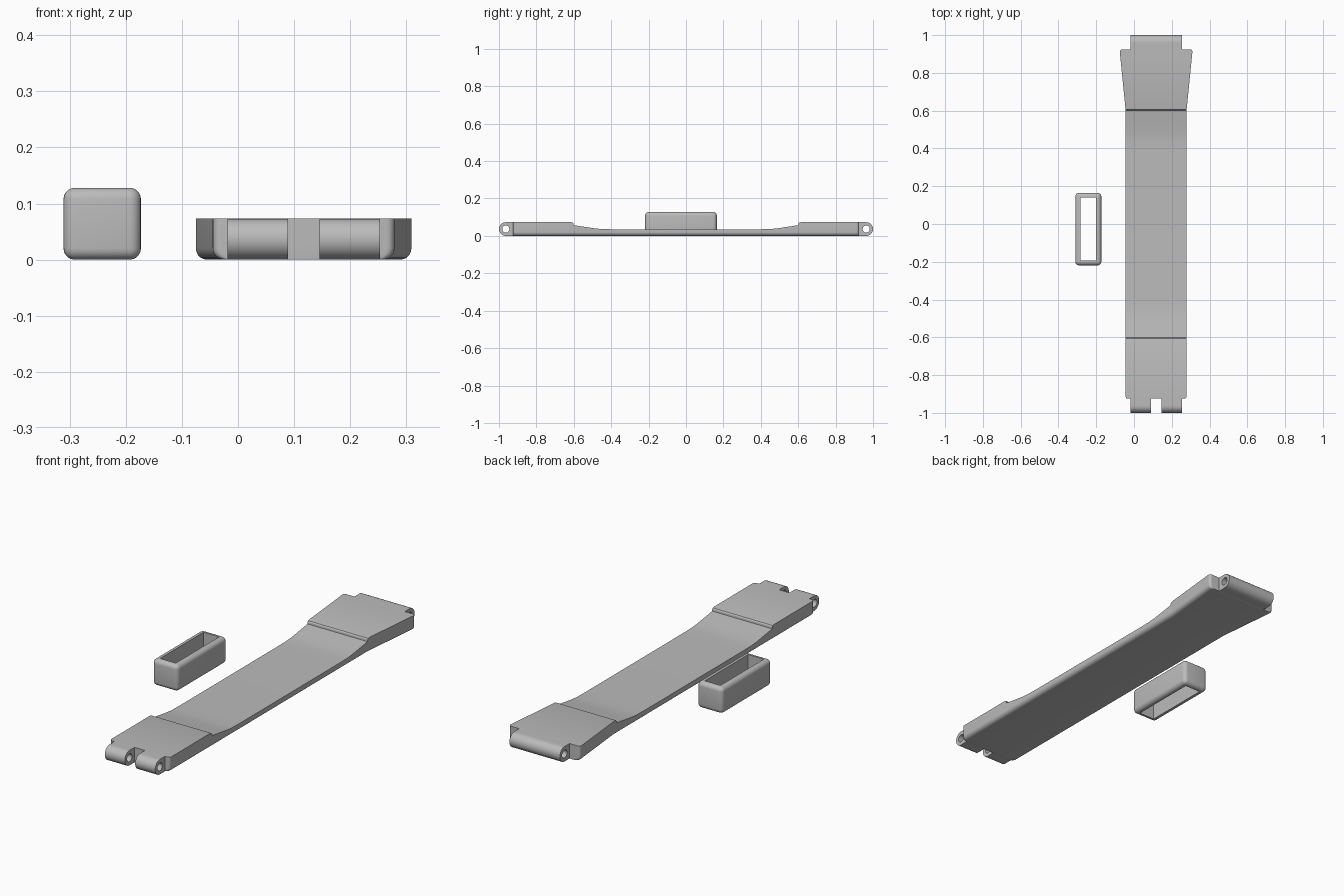
import bpy, bmesh
from math import sin, cos, pi, radians

if "Cube" in bpy.data.objects:
    bpy.data.objects.remove(bpy.data.objects["Cube"])

grey = bpy.data.materials.new("strap grey")
grey.use_nodes = True
colour = (0.5, 0.5, 0.5, 1)
grey.diffuse_color = colour
grey.node_tree.nodes["Principled BSDF"].inputs["Base Color"].default_value = colour

CX = 0.117      # strap centre line
H = 0.073       # full strap thickness
END = 0.925     # where the strap body stops


def loft(name, rings, capped=True, closed=False):
    """Skin a list of equal-length point rings."""
    bm = bmesh.new()
    rows = [[bm.verts.new(p) for p in ring] for ring in rings]
    pairs = list(zip(rows, rows[1:])) + ([(rows[-1], rows[0])] if closed else [])
    for a, b in pairs:
        n = len(a)
        for i in range(n):
            j = (i + 1) % n
            bm.faces.new((a[i], a[j], b[j], b[i]))
    if capped:
        bm.faces.new(rows[0])
        bm.faces.new(rows[-1])
    bmesh.ops.remove_doubles(bm, verts=bm.verts, dist=1e-5)
    bmesh.ops.recalc_face_normals(bm, faces=bm.faces)
    mesh = bpy.data.meshes.new(name)
    bm.to_mesh(mesh)
    bm.free()
    mesh.materials.append(grey)
    obj = bpy.data.objects.new(name, mesh)
    bpy.context.collection.objects.link(obj)
    bpy.ops.object.select_all(action="DESELECT")
    obj.select_set(True)
    bpy.context.view_layer.objects.active = obj
    bpy.ops.object.shade_smooth_by_angle(angle=radians(32))


# Strap body: sections with rounded lower edges, swept along y
def section(y, half, top, r=0.02):
    right = [(half, top)]
    for k in range(6):
        a = k * pi / 10
        right.append((half - r + r * cos(a), r - r * sin(a)))
    points = right + [(-x, z) for x, z in reversed(right)]
    return [(CX + x, y, z) for x, z in points]


# Upper surface from the thin middle to the thick end: (distance, height)
rise = [(0.38, 0.035), (0.44, 0.036), (0.48, 0.039), (0.52, 0.045), (0.6, 0.057),
        (0.601, 0.066), (0.605, 0.071), (0.612, H)]


def half_width(y):
    return 0.162 + max(0, y - 0.61) * 0.1


def end_corner(sign):
    r = 0.014
    for k in range(6):
        a = k * pi / 10
        y = sign * (END - r + r * sin(a))
        yield section(y, half_width(y) - r + r * cos(a), H)


body = list(end_corner(-1))[::-1]
body += [section(-d, half_width(-d), z) for d, z in reversed(rise)]
body += [section(d, half_width(d), z) for d, z in rise]
body += list(end_corner(1))
loft("strap_body", body)


# Hinge barrels: round-nosed lugs with a pin hole along x
def barrel(name, x0, x1, sign):
    r, hole, n = H / 2, 0.019, 32

    def ring(x, inner):
        points = []
        for k in range(n):
            a = 2 * pi * k / n
            c, s = cos(a), sin(a)
            if inner:
                dy, dz = hole * c, hole * s
            elif c < -1e-6:
                m = max(abs(c), abs(s))
                dy, dz = 0.042 * c / m, r * s / m
            else:
                dy, dz = r * c, r * s
            points.append((x, sign * (1 - r + dy), r + dz))
        return points

    loft(name, [ring(x0, 0), ring(x1, 0), ring(x1, 1), ring(x0, 1)],
         capped=False, closed=True)


LUG, NOTCH = 0.136, 0.028
barrel("back_hinge_barrel", CX - LUG, CX + LUG, 1)
barrel("front_hinge_barrel_right", CX - LUG, CX - NOTCH, -1)
barrel("front_hinge_barrel_left", CX + NOTCH, CX + LUG, -1)


# Keeper loop: rounded box with a rectangular opening straight through
def rounded_rect(hx, hy, r, z):
    points = []
    for q, (sx, sy) in enumerate([(1, 1), (-1, 1), (-1, -1), (1, -1)]):
        for k in range(6):
            a = q * pi / 2 + k * pi / 10
            points.append((-0.242 + sx * hx + r * cos(a), -0.027 + sy * hy + r * sin(a), z))
    return points


R, TOP = 0.02, 0.128
HX, HY = 0.069, 0.192
rings = []
for zc, start in ((R, -1), (TOP - R, 0)):
    for k in range(6):
        a = start * pi / 2 + k * pi / 10
        rings.append(rounded_rect(HX - R, HY - R, R * cos(a), zc + R * sin(a)))
rings.append(rounded_rect(0.042, 0.167, 0, TOP))
rings.append(rounded_rect(0.042, 0.167, 0, 0))
loft("keeper_loop", rings, capped=False, closed=True)
